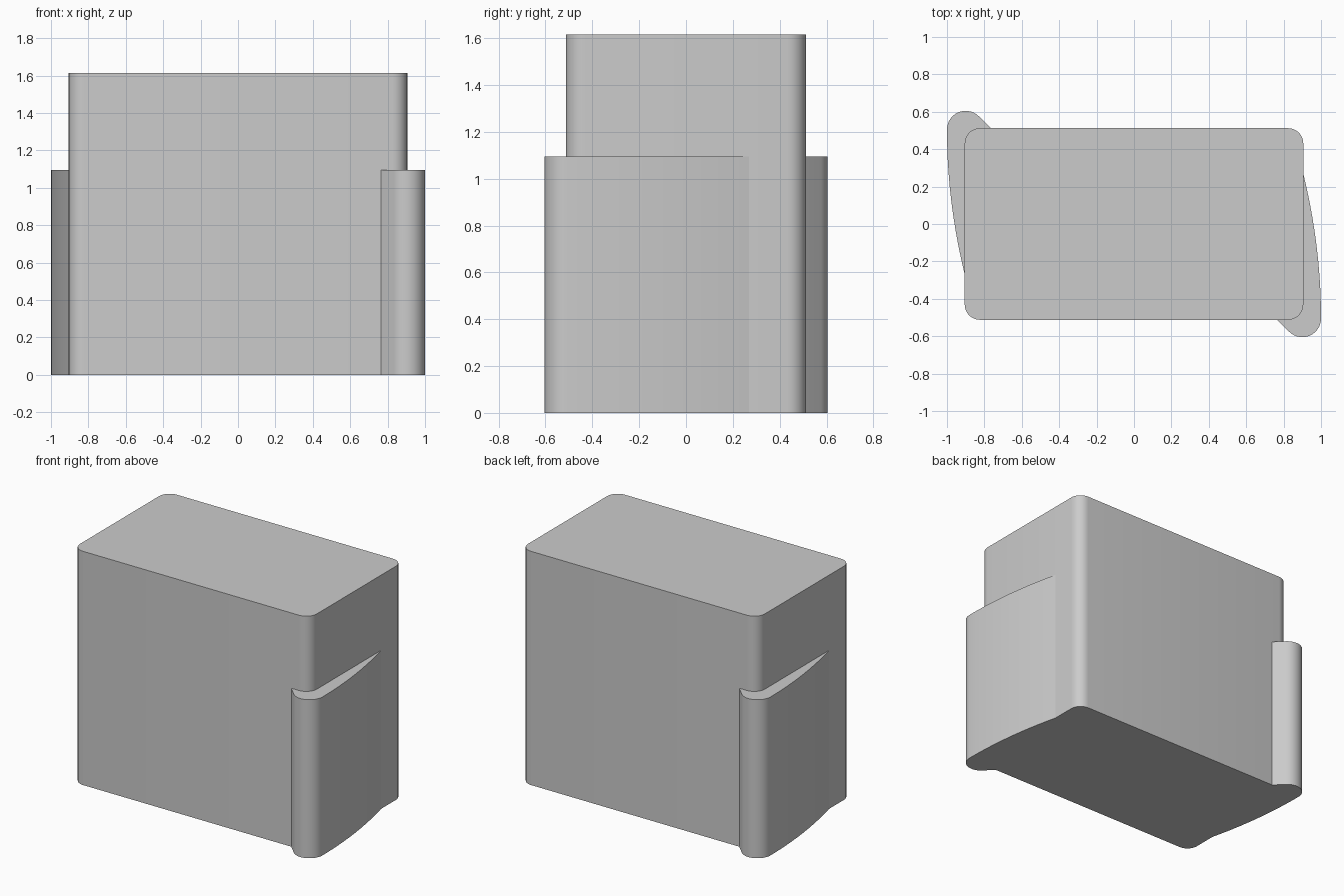
import bpy, bmesh, math
from mathutils import Vector

cube = bpy.data.objects.get("Cube")
if cube:
    bpy.data.objects.remove(cube, do_unlink=True)

# Single grey finish
grey = bpy.data.materials.new("plain_grey")
grey.use_nodes = True
colour = (0.6, 0.6, 0.6, 1)
grey.diffuse_color = colour
grey.node_tree.nodes["Principled BSDF"].inputs["Base Color"].default_value = colour


def arc(cx, cy, r, start, end, steps):
    """Points on a circular arc, angles in degrees."""
    angles = [math.radians(start + (end - start) * i / steps) for i in range(steps + 1)]
    return [(cx + r * math.cos(a), cy + r * math.sin(a)) for a in angles]


def prism(name, outline, height):
    """Extrude a flat outline upward from the ground."""
    bm = bmesh.new()
    base = bm.faces.new([bm.verts.new((x, y, 0)) for x, y in outline])
    top = bmesh.ops.extrude_face_region(bm, geom=[base], use_keep_orig=True)["geom"]
    bmesh.ops.translate(bm, vec=Vector((0, 0, height)),
                        verts=[v for v in top if isinstance(v, bmesh.types.BMVert)])
    bmesh.ops.recalc_face_normals(bm, faces=bm.faces)
    mesh = bpy.data.meshes.new(name)
    bm.to_mesh(mesh)
    bm.free()
    mesh.materials.append(grey)
    obj = bpy.data.objects.new(name, mesh)
    bpy.context.collection.objects.link(obj)
    bpy.ops.object.select_all(action='DESELECT')
    obj.select_set(True)
    bpy.context.view_layer.objects.active = obj
    bpy.ops.object.shade_smooth_by_angle(angle=math.radians(30))
    return obj


# Main block with rounded upright corners
half_x, half_y, radius = 0.905, 0.512, 0.08
block = []
for i, (sx, sy) in enumerate([(1, 1), (-1, 1), (-1, -1), (1, -1)]):
    block += arc(sx * (half_x - radius), sy * (half_y - radius), radius, 90 * i, 90 * i + 90, 8)
prism("main_block", block, 1.615)

# Corner wing: sweeping flank, rounded nose, slanted return into the block
nose_y, flank_y = -0.505, 0.27
flank = []
for i in range(10):
    t = 1 - i / 10
    flank.append((1 - 0.095 * t * t, nose_y + (flank_y - nose_y) * t))
wing = flank + arc(0.9, nose_y, 0.1, 0, -135, 14) + [(0.74, -0.486), (0.85, -0.4)]

# The two wings are half-turn copies of each other
for name, s in (("front_left_wing", 1), ("back_right_wing", -1)):
    prism(name, [(s * x, s * y) for x, y in wing], 1.095)
